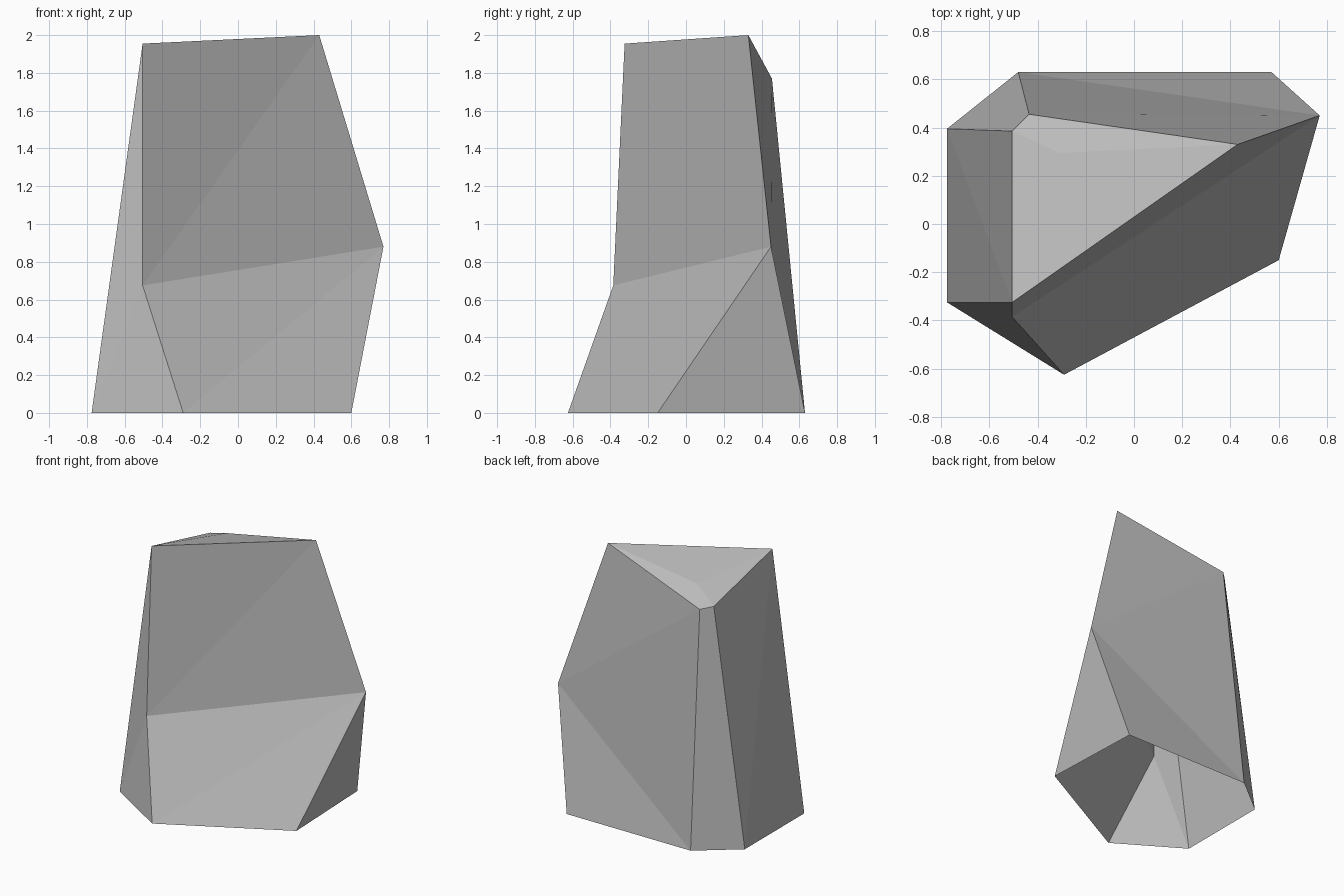
import bpy
import bmesh

# Remove the default cube
cube = bpy.data.objects.get("Cube")
if cube:
    bpy.data.objects.remove(cube, do_unlink=True)

# Plain grey stone
stone = bpy.data.materials.new("grey_stone")
stone.use_nodes = True
grey = (0.5, 0.5, 0.5, 1)
stone.diffuse_color = grey
bsdf = next(n for n in stone.node_tree.nodes if n.type == "BSDF_PRINCIPLED")
bsdf.inputs["Base Color"].default_value = grey
bsdf.inputs["Roughness"].default_value = 0.9

# Named corners of the boulder
corners = {
    # footprint
    "foot_west": (-0.775, -0.325, 0),
    "foot_front": (-0.29, -0.625, 0),
    "foot_east": (0.6, -0.15, 0),
    "foot_back_east": (0.57, 0.63, 0),
    "foot_back": (-0.48, 0.63, 0),
    "foot_back_west": (-0.775, 0.395, 0),
    # waist
    "waist_front": (-0.505, -0.385, 0.675),
    "waist_east": (0.77, 0.45, 0.88),
    # crown
    "top_front": (-0.505, -0.325, 1.955),
    "top_east": (0.43, 0.33, 2.0),
    "top_back": (-0.435, 0.455, 1.77),
    "top_west": (-0.505, 0.385, 1.785),
    "top_middle": (-0.305, 0.295, 1.87),
}

# Facets, counter-clockwise from outside; the underside stays open
facets = [
    # front
    "foot_front foot_east waist_east",
    "foot_front waist_east waist_front",
    "waist_front waist_east top_east",
    "waist_front top_east top_front",
    # west side
    "foot_west foot_front waist_front",
    "foot_west waist_front top_front",
    "foot_west top_front foot_back_west",
    "foot_back_west top_front top_west",
    "foot_back_west top_west top_back foot_back",
    # back and east
    "foot_back top_back waist_east",
    "top_back top_east waist_east",
    "foot_back waist_east foot_back_east",
    "foot_east foot_back_east waist_east",
]
# Crown fan
rim = ["top_front", "top_east", "top_back", "top_west"]
facets += [f"{a} {b} top_middle" for a, b in zip(rim, rim[1:] + rim[:1])]

# Build the flat-shaded shell
bm = bmesh.new()
verts = {name: bm.verts.new(co) for name, co in corners.items()}
for facet in facets:
    bm.faces.new([verts[name] for name in facet.split()])
mesh = bpy.data.meshes.new("boulder")
bm.to_mesh(mesh)
bm.free()
mesh.materials.append(stone)
boulder = bpy.data.objects.new("boulder", mesh)
bpy.context.collection.objects.link(boulder)
